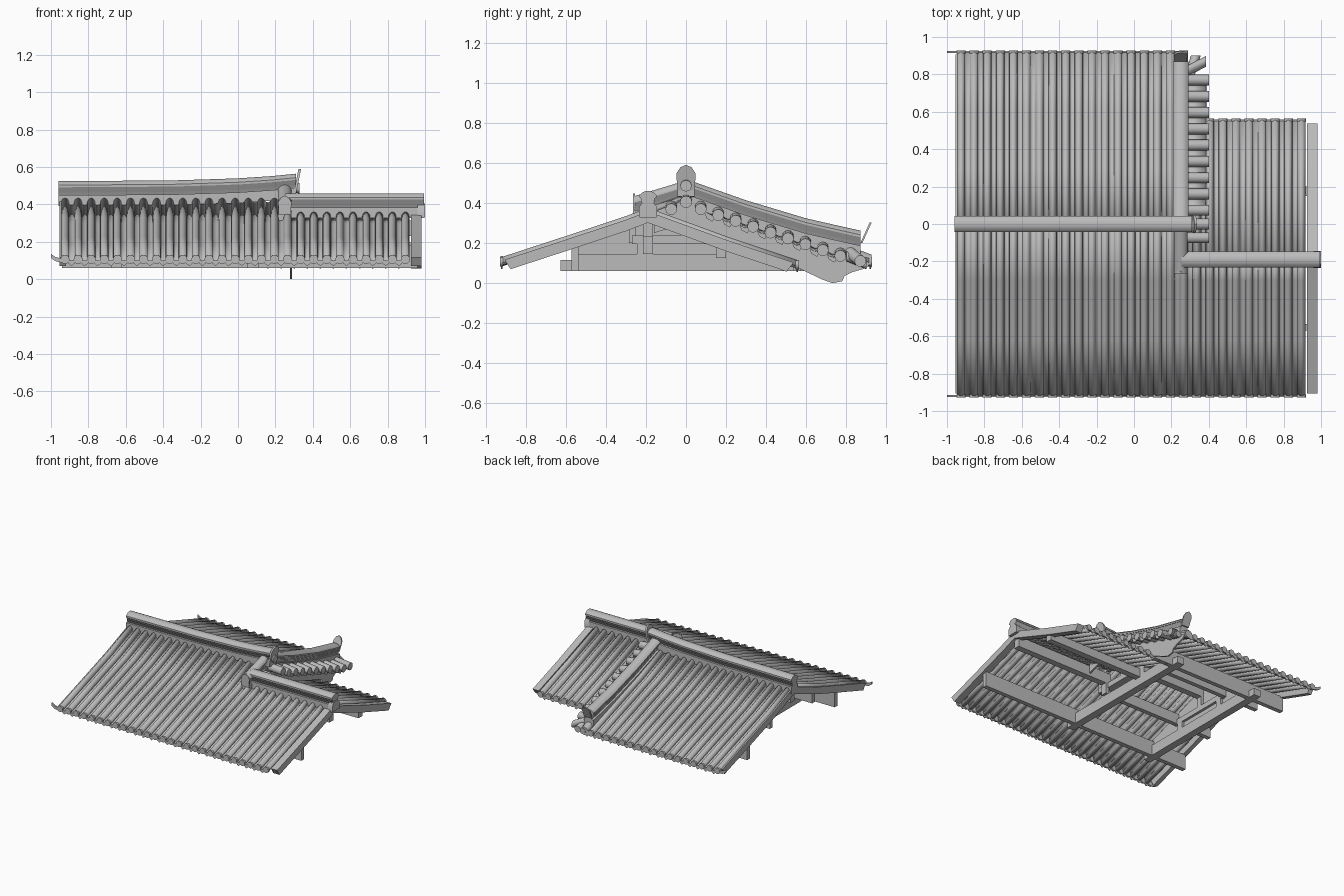
import bpy, bmesh, math
from mathutils import Vector

cube = bpy.data.objects.get("Cube")
if cube:
    bpy.data.objects.remove(cube, do_unlink=True)

gray = bpy.data.materials.new("tile_gray")
gray.use_nodes = True
gray.diffuse_color = (0.5, 0.5, 0.5, 1)
gray.node_tree.nodes["Principled BSDF"].inputs["Base Color"].default_value = (0.5, 0.5, 0.5, 1)

X, Y, Z = (1, 0, 0), (0, 1, 0), (0, 0, 1)


def sweep(bm, section, path, lateral, up=Z, closed=True):
    """Carry a (side, height) section along a path."""
    lat, up = Vector(lateral), Vector(up)
    rings = [[bm.verts.new(Vector(p) + lat * u + up * v) for u, v in section] for p in path]
    n = len(section)
    for a, b in zip(rings, rings[1:]):
        for i in range(n if closed else n - 1):
            j = (i + 1) % n
            bm.faces.new((a[i], a[j], b[j], b[i]))
    if closed:
        bm.faces.new(rings[0])
        bm.faces.new(rings[-1])


def finish(bm, name, thick=0):
    bmesh.ops.recalc_face_normals(bm, faces=bm.faces)
    mesh = bpy.data.meshes.new(name)
    bm.to_mesh(mesh)
    bm.free()
    ob = bpy.data.objects.new(name, mesh)
    bpy.context.collection.objects.link(ob)
    mesh.materials.append(gray)
    if thick:
        mod = ob.modifiers.new("thickness", "SOLIDIFY")
        mod.thickness = thick
    bpy.ops.object.select_all(action="DESELECT")
    ob.select_set(True)
    bpy.context.view_layer.objects.active = ob
    bpy.ops.object.shade_smooth_by_angle(angle=math.radians(40))


def shape(name, section, path, lateral, up=Z):
    bm = bmesh.new()
    sweep(bm, section, path, lateral, up)
    finish(bm, name)


def box(name, x0, x1, y0, y1, z0, z1):
    shape(name, [(y0, z0), (y1, z0), (y1, z1), (y0, z1)], [(x0, 0, 0), (x1, 0, 0)], Y)


def circle(r, n=12):
    return [(r * math.cos(i * math.tau / n), r * math.sin(i * math.tau / n)) for i in range(n)]


def arc(c, half_width, base, rise):
    """Open half-round tile, arched up or hollowed down."""
    angles = [k * math.pi / 8 for k in range(9)]
    return [(c - half_width * math.cos(a), base + rise * math.sin(a)) for a in angles]


def tile_sheet(name, count, pitch, r, path, lateral):
    """Round cover tiles laid over the joints of hollow pan tiles."""
    bm = bmesh.new()
    for i in range(count):
        c = (i + 0.5) * pitch
        sweep(bm, arc(c, r, -0.002, 0.032), path, lateral, closed=False)
        if i < count - 1:
            sweep(bm, arc(c + pitch / 2, pitch / 2 - 0.015, 0.006, -0.019), path, lateral, closed=False)
    finish(bm, name, 0.004)


# Roof slopes as (y, z) lines from ridge to eave
MAIN_FRONT = [(0, 0.42), (-0.3, 0.304), (-0.62, 0.198), (-0.92, 0.1)]
MAIN_BACK = [(-y, z) for y, z in MAIN_FRONT]
LOW_FRONT = [(-0.19, 0.346)] + MAIN_FRONT[1:]
LOW_BACK = [(-0.19, 0.346), (0.2, 0.204), (0.555, 0.085)]
PITCH = 0.07


def roof_slope(name, x0, count, line):
    tile_sheet(name + "_tiles", count, PITCH, 0.022, [(x0, y, z) for y, z in line], X)
    # Round end caps and drip tiles along the eave
    bm = bmesh.new()
    y, z = line[-1]
    for i in range(count):
        cx = x0 + (i + 0.5) * PITCH
        sweep(bm, circle(0.024), [(cx, y - 0.008, z + 0.006), (cx, y + 0.008, z + 0.006)], X)
        drip = [(0.011, 0), (0.016, -0.014), (0.035, -0.03), (0.054, -0.014), (0.059, 0)]
        if i < count - 1:
            sweep(bm, drip, [(cx, y - 0.004, z), (cx, y + 0.004, z)], X)
    finish(bm, name + "_eave_ends")


roof_slope("main_front", -0.96, 18, MAIN_FRONT)
roof_slope("main_back", -0.96, 18, MAIN_BACK)
roof_slope("low_front", 0.23, 10, LOW_FRONT)
roof_slope("low_back", 0.09, 12, LOW_BACK)


# Sloping edge boards at the gable ends
def edge_board(name, x0, x1, line):
    (ya, za), (yb, zb) = line[-2:]

    def at(t):
        return (yb + (ya - yb) * t, zb + (za - zb) * t)
    section = [(y, z + 0.012) for y, z in line[:-1] + [at(0.05)]]
    section += [(y, z - 0.045) for y, z in reversed(line[:-1] + [at(0.15)])]
    shape(name, section, [(x0, 0, 0), (x1, 0, 0)], Y)


edge_board("low_front_edge_board", 0.925, 0.98, LOW_FRONT)
edge_board("low_back_edge_board", 0.925, 0.98, LOW_BACK)
edge_board("main_front_edge_board", -0.955, -0.92, MAIN_FRONT)
edge_board("main_back_edge_board", -0.955, -0.92, MAIN_BACK)

# Upturned lips at the outer eave corners
for s, side in ((-1, "front"), (1, "back")):
    shape(side + "_eave_lip", [(-0.006, -0.012), (0.006, -0.012), (0.006, 0.01), (-0.006, 0.01)],
          [(-0.94, s * 0.92, 0.1), (-0.975, s * 0.92, 0.108), (-1, s * 0.92, 0.125)], Y)

# Ridge section: base, courses corbelled outward, rounded cap
half = [(0.042, -0.045), (0.042, 0.012), (0.026, 0.012), (0.033, 0.026), (0.028, 0.026),
        (0.036, 0.04), (0.03, 0.04), (0.038, 0.054), (0.042, 0.054), (0.042, 0.066),
        (0.03, 0.079), (0.014, 0.087)]
RIDGE = half + [(-u, v) for u, v in reversed(half)]
SLIM = [(u * 0.85, v) for u, v in RIDGE]

shape("main_ridge", RIDGE, [(-0.96, 0, 0.437), (-0.35, 0, 0.441), (0, 0, 0.452),
                            (0.18, 0, 0.464), (0.31, 0, 0.477)], Y)
shape("low_ridge", RIDGE, [(0.255, -0.19, 0.372), (0.995, -0.19, 0.372)], Y)
shape("back_descending_ridge", RIDGE, [(0.25, 0.0, 0.432), (0.25, 0.3, 0.326), (0.25, 0.6, 0.236),
                                       (0.25, 0.78, 0.195), (0.25, 0.87, 0.175)], X)
shape("front_descending_ridge", SLIM, [(0.25, 0, 0.425), (0.25, -0.255, 0.348)], X)

# Ridge end ornaments
plate = [(-0.045, 0), (0.045, 0), (0.047, 0.085), (0.028, 0.115), (0, 0.127),
         (-0.028, 0.115), (-0.047, 0.085)]
shape("main_ridge_ornament", plate, [(0.298, 0, 0.463), (0.312, 0, 0.463)], Y, up=(0.2, 0, 1))
small = [(u * 0.75, v * 0.8) for u, v in plate]
shape("back_ridge_ornament", small, [(0.25, 0.87, 0.2), (0.25, 0.88, 0.2)], X, up=(0, 0.45, 1))
shape("front_ridge_ornament", small, [(0.25, -0.265, 0.345), (0.25, -0.255, 0.345)], X)
shape("main_ridge_end_roll", circle(0.03), [(0.24, 0, 0.415), (0.4, 0, 0.405)], Y)
shape("main_ridge_end_knob", circle(0.028), [(0.29, 0, 0.495), (0.33, 0, 0.485)], Y)
shape("low_ridge_end_plate", [(-0.045, -0.04), (0.045, -0.04), (0.045, 0.01), (0.025, 0.035),
                              (-0.025, 0.035), (-0.045, 0.01)],
      [(0.96, -0.19, 0.37), (1.0, -0.19, 0.37)], Y)
shape("low_ridge_inner_roll", circle(0.026), [(0.215, -0.19, 0.405), (0.29, -0.19, 0.405)], Y)


# Short cross tiles hanging over the gable edge
def gable_tiles(name, direction, start, count):
    pitch, slope = 0.087, 0.335
    lat = (0, direction, -slope)
    z0 = 0.402 - slope * start
    tile_sheet(name, count, pitch, 0.026,
               [(0.26, direction * start, z0), (0.39, direction * start, z0 - 0.015)], lat)
    bm = bmesh.new()
    for i in range(count):
        d = start + (i + 0.5) * pitch
        z = 0.408 - slope * d
        sweep(bm, circle(0.029), [(0.27, direction * d, z), (0.4, direction * d, z - 0.015)], Y)
        drip = [(0.016, 0), (0.03, -0.035), (0.058, -0.045), (0.072, -0.02)]
        if i < count - 1:
            sweep(bm, drip, [(0.383, direction * d, z - 0.02), (0.39, direction * d, z - 0.02)],
                  (0, direction, -0.2))
    finish(bm, name + "_rolls")


gable_tiles("back_gable_tiles", 1, 0.03, 9)
gable_tiles("front_gable_tiles", -1, 0.03, 1)

# Corner rolls where the gable edge meets the back eave
shape("corner_roll", circle(0.029), [(0.29, 0.82, 0.15), (0.385, 0.87, 0.11)], Y)
shape("corner_end_roll", circle(0.032), [(0.25, 0.82, 0.15), (0.25, 0.925, 0.11)], X)
shape("corner_side_roll", circle(0.026), [(0.3, 0.8, 0.135), (0.33, 0.9, 0.095)], X)

# Curved gable board with a shaped foot
board = [(-0.16, 0.35), (0, 0.4), (0.45, 0.25), (0.92, 0.1), (0.9, 0.075), (0.83, 0.055),
         (0.79, 0.035), (0.78, 0.01), (0.73, 0), (0.68, 0.018), (0.55, 0.08), (0.3, 0.19),
         (0, 0.3), (-0.16, 0.25)]
shape("gable_board", board, [(0.278, 0, 0), (0.29, 0, 0)], Y)

# Long purlins below the slopes
box("front_eave_purlin", -0.94, 0.96, -0.57, -0.535, 0.06, 0.18)
box("back_eave_purlin", -0.94, 0.28, 0.535, 0.57, 0.06, 0.18)
box("front_middle_purlin", -0.94, 0.1, -0.285, -0.25, 0.2, 0.285)
box("back_middle_purlin", -0.94, 0.28, 0.25, 0.285, 0.2, 0.285)
box("main_ridge_purlin", -0.94, 0.28, -0.025, 0.025, 0.31, 0.39)
box("low_ridge_purlin", 0.08, 0.96, -0.215, -0.165, 0.23, 0.315)
box("low_back_purlin", 0.08, 0.96, 0.15, 0.2, 0.125, 0.195)

# Two cross frames of tie beam, collar beam and posts
for name, x in (("inner_frame", 0.08), ("outer_frame", -0.65)):
    a, b = x - 0.03, x + 0.03
    box(name + "_tie_beam", a, b, -0.57, 0.57, 0.06, 0.145)
    for s, side in ((-1, "front"), (1, "back")):
        y = sorted((s * 0.57, s * 0.625))
        box(name + "_" + side + "_beam_end", a, b, y[0], y[1], 0.06, 0.115)
        box(name + "_" + side + "_post", a, b, s * 0.22 - 0.025, s * 0.22 + 0.025, 0.145, 0.2)
    box(name + "_collar_beam", a, b, -0.27, 0.27, 0.195, 0.237)
    box(name + "_king_post", a, b, -0.025, 0.025, 0.237, 0.32)
box("low_ridge_post", 0.1, 0.13, -0.215, -0.165, 0.145, 0.25)

# Closed gable wall in the outer frame
shape("gable_wall", [(-0.55, 0.14), (0.55, 0.14), (0.55, 0.2), (0, 0.385), (-0.55, 0.2)],
      [(-0.655, 0, 0), (-0.64, 0, 0)], Y)
